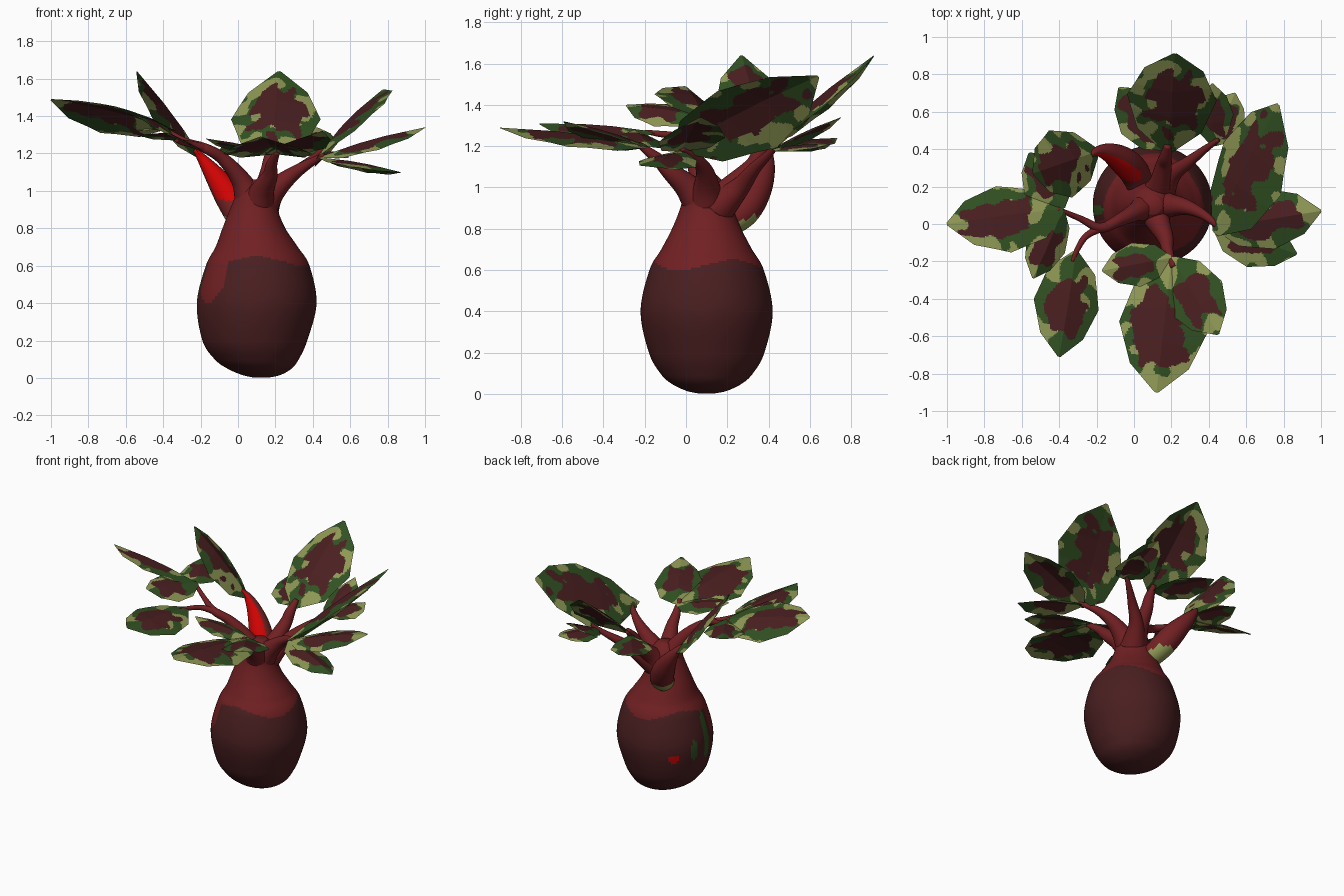
import bpy, bmesh, math
from mathutils import Vector, Quaternion, noise

if "Cube" in bpy.data.objects:
    bpy.data.objects.remove(bpy.data.objects["Cube"])


def material(name, rgb):
    m = bpy.data.materials.new(name)
    m.diffuse_color = (*rgb, 1)
    m.use_nodes = True
    m.node_tree.nodes["Principled BSDF"].inputs["Base Color"].default_value = m.diffuse_color
    return m


MATS = [material("dark maroon", (0.068, 0.0135, 0.0145)), material("red brown bark", (0.165, 0.0145, 0.0165)),
        material("leaf green", (0.031, 0.082, 0.016)), material("olive", (0.27, 0.31, 0.09)),
        material("bright red", (0.62, 0.001, 0.001))]
MAROON, BARK, GREEN, OLIVE, RED = range(5)


def finish(bm, name, rule, smooth):
    bm.normal_update()
    for f in bm.faces:
        f.material_index = rule(f)
        f.smooth = smooth
    me = bpy.data.meshes.new(name)
    bm.to_mesh(me)
    bm.free()
    for m in MATS:
        me.materials.append(m)
    ob = bpy.data.objects.new(name, me)
    bpy.context.collection.objects.link(ob)
    return ob


def spline(pts, n):
    """Catmull-Rom sampling of points with any number of components."""
    out = []
    for i in range(len(pts) - 1):
        a, b, c, d = (pts[max(i - 1, 0)], pts[i], pts[i + 1], pts[min(i + 2, len(pts) - 1)])
        for k in range(n):
            t = k / n
            out.append([0.5 * (2 * q + (r - p) * t + (2 * p - 5 * q + 4 * r - s) * t * t
                               + (3 * q - p - 3 * r + s) * t ** 3) for p, q, r, s in zip(a, b, c, d)])
    return out + [list(pts[-1])]


def skin(bm, rings):
    rows = [[bm.verts.new(p) for p in ring] for ring in rings]
    n = len(rows[0])
    for a, b in zip(rows, rows[1:]):
        for i in range(n):
            j = (i + 1) % n
            bm.faces.new((a[i], a[j], b[j], b[i]))
    bm.faces.new(rows[0][::-1])
    bm.faces.new(rows[-1])


# Swollen trunk: (height, centre x, radius)
PROFILE = [(0.002, .125, .04), (.015, .125, .1), (.05, .115, .172), (.1, .1, .225), (.2, .09, .28),
           (.4, .1, .32), (.6, .105, .277), (.7, .1, .22), (.8, .085, .168), (.9, .085, .128),
           (1.0, .1, .1), (1.06, .1, .05)]


def trunk_colour(f):
    c = f.calc_center_median()
    a = math.degrees(math.atan2(c.y - .1, c.x - .1)) % 360

    def spot(angle, z, wa, wz):
        return ((a - angle) / wa) ** 2 + ((c.z - z) / wz) ** 2 < 1
    if spot(135, .34, 6, .03):
        return RED
    if spot(163, .38, 5, .075) or spot(185, .45, 6, .17):
        return GREEN
    line = .625 + .025 * math.sin(math.radians(a * 3))
    if 195 < a < 236:
        line = .4 + .0009 * (a - 215) ** 2 / 4
    return BARK if c.z > line else MAROON


bm = bmesh.new()
skin(bm, [[(cx + r * math.cos(k * math.tau / 112), .1 + r * math.sin(k * math.tau / 112), z)
           for k in range(112)] for z, cx, r in spline(PROFILE, 11)])
finish(bm, "trunk", trunk_colour, True)


# Branches: tapered tubes through (x, y, z, radius)
def branch(name, pts, rule=lambda f: BARK):
    path = spline(pts, 8)
    rings = []
    for i, (x, y, z, r) in enumerate(path):
        d = Vector(path[min(i + 1, len(path) - 1)][:3]) - Vector(path[max(i - 1, 0)][:3])
        q = Vector((0, 0, 1)).rotation_difference(d.normalized())
        rings.append([Vector((x, y, z)) + q @ Vector((r * math.cos(k * math.tau / 24),
                      r * math.sin(k * math.tau / 24), 0)) for k in range(24)])
    b = bmesh.new()
    skin(b, rings)
    finish(b, name, rule, True)


def patched(f):
    c = f.calc_center_median()
    if f.normal.y < -.42 and c.z > .95:
        return RED
    return OLIVE if c.z < .865 and f.normal.z < -.25 else BARK


branch("left_branch", [(.08, .1, .9, .1), (.02, .07, 1.05, .055), (-.08, .02, 1.17, .034),
                       (-.18, -.02, 1.23, .026), (-.29, .03, 1.27, .017), (-.41, .08, 1.34, .012)])
branch("left_twig", [(-.15, -.01, 1.22, .024), (-.25, -.06, 1.25, .018), (-.3, -.13, 1.26, .015),
                     (-.33, -.2, 1.27, .01)])
branch("back_left_branch", [(.04, .19, .82, .07), (0, .28, .89, .08), (-.06, .34, .99, .075),
                            (-.13, .38, 1.09, .052), (-.19, .39, 1.17, .028), (-.23, .37, 1.22, .012)], patched)
branch("back_branch", [(.12, .14, .9, .1), (.14, .22, 1.0, .06), (.16, .32, 1.1, .042),
                       (.17, .36, 1.17, .034), (.18, .42, 1.24, .018)])
branch("back_right_branch", [(.13, .15, .9, .09), (.2, .26, 1.0, .05), (.29, .33, 1.09, .032),
                             (.38, .4, 1.16, .02), (.45, .45, 1.22, .012)])
branch("right_branch", [(.11, .1, .9, .1), (.19, .1, 1.0, .065), (.28, .09, 1.08, .042),
                        (.37, .05, 1.14, .026), (.46, -.02, 1.19, .014)])
branch("front_branch", [(.1, .09, .9, .1), (.13, .01, 1.0, .065), (.17, -.08, 1.08, .042),
                        (.18, -.14, 1.14, .03), (.21, -.23, 1.21, .015)])

# Leaves: faceted blades folded along the midrib, with blotchy borders
OUTLINE = [(0, .1), (.18, .72), (.5, 1), (.8, .66), (1, .04)]


def half_width(t):
    for (a, wa), (b, wb) in zip(OUTLINE, OUTLINE[1:]):
        if t <= b:
            return wa + (wb - wa) * (t - a) / (b - a)
    return OUTLINE[-1][1]


def leaf(name, base, tip, width, roll=0, fold=-.27):
    """roll lifts the right-hand edge, in degrees, seen from base to tip."""
    base, tip = Vector(base), Vector(tip)
    d = tip - base
    side = d.cross(Vector((0, 0, 1))).normalized()
    side = Quaternion(d.normalized(), -math.radians(roll)) @ side
    up = side.cross(d).normalized()
    rows, cols = 90, 36
    b = bmesh.new()
    uv = {}
    grid = []
    for i in range(rows + 1):
        t = i / rows
        w = half_width(t) * width / 2
        arch = .03 * d.length * min(t / .5, (1 - t) / .5, .75)
        grid.append([b.verts.new(base + d * t + side * (s * w) + up * (abs(s) * w * fold + arch))
                     for s in [2 * k / cols - 1 for k in range(cols + 1)]])
    for i in range(rows):
        for k in range(cols):
            f = b.faces.new((grid[i][k], grid[i][k + 1], grid[i + 1][k + 1], grid[i + 1][k]))
            uv[f] = ((i + .5) / rows, (2 * k + 1) / cols - 1)

    def colour(f):
        t, s = uv[f]
        c = f.calc_center_median()
        edge = max(abs(s) * half_width(t) ** .25, abs(t - .54) * 2.05)
        if edge + .4 * noise.noise(c * 12) < .56:
            return MAROON
        return OLIVE if noise.noise(c * 9 + Vector((7, 3, 5))) + .3 * (edge - .8) > .05 else GREEN
    finish(b, name, colour, False)


LEFT, RIGHT, FRONT = (-.38, .08, 1.34), (.43, -.02, 1.18), (.2, -.18, 1.2)
leaf("left_leaf_large", LEFT, (-1.0, 0, 1.49), .39, -22)
leaf("left_leaf_front", LEFT, (-.54, -.29, 1.4), .25, 25)
leaf("left_leaf_back", LEFT, (-.56, .38, 1.36), .27, 0)
leaf("front_left_leaf", (-.31, -.15, 1.27), (-.4, -.71, 1.31), .36, 12)
leaf("back_left_leaf", (-.19, .39, 1.17), (-.54, .27, 1.64), .38)
leaf("back_leaf_large", (.18, .38, 1.2), (.22, .91, 1.64), .48)
leaf("back_leaf_small", (.17, .4, 1.2), (-.08, .73, 1.24), .28)
leaf("back_right_leaf_upper", (.42, .42, 1.19), (.42, .75, 1.34), .22, 10)
leaf("back_right_leaf_lower", (.42, .42, 1.19), (.54, .7, 1.21), .24)
leaf("right_leaf_large", (.43, -.05, 1.19), (.77, .64, 1.54), .5, 37)
leaf("right_leaf_middle", RIGHT, (1.0, .07, 1.34), .33, -4)
leaf("right_leaf_front", RIGHT, (.87, -.16, 1.1), .29, 6)
leaf("front_leaf_large", FRONT, (.12, -.9, 1.29), .48)
leaf("front_leaf_right", FRONT, (.45, -.59, 1.32), .33, 0)
leaf("front_leaf_left", FRONT, (-.17, -.25, 1.28), .24, -5)
